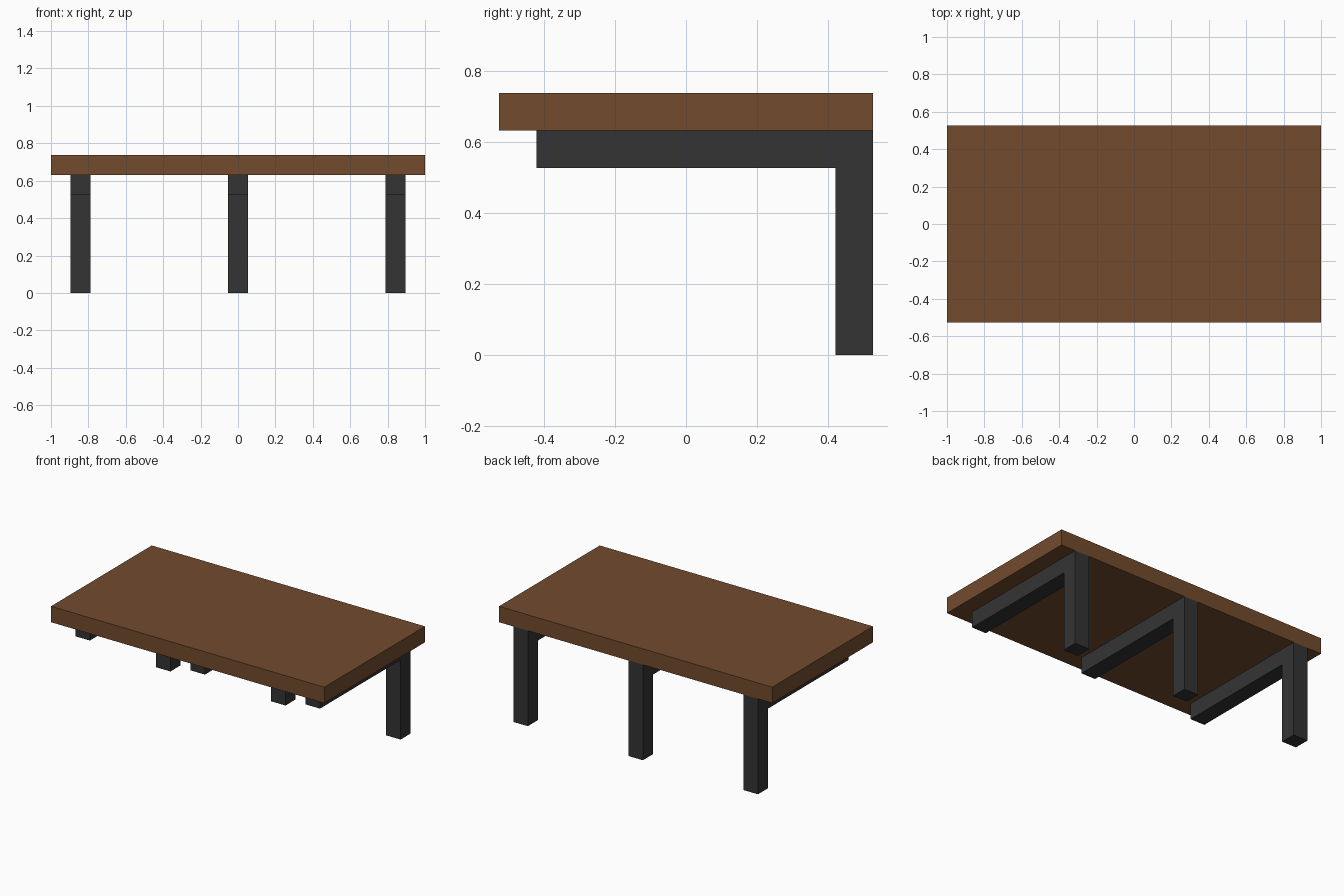
import bpy
import bmesh

cube = bpy.data.objects.get("Cube")
if cube:
    bpy.data.objects.remove(cube, do_unlink=True)

U = 2 / 19  # thickness of every board and beam


def material(name, color):
    mat = bpy.data.materials.new(name)
    mat.use_nodes = True
    mat.diffuse_color = color
    mat.node_tree.nodes["Principled BSDF"].inputs["Base Color"].default_value = color
    return mat


def extrude_profile(name, profile, x_center, width, mat):
    """Extrude a (y, z) outline along x, centred on x_center."""
    bm = bmesh.new()
    verts = [bm.verts.new((x_center - width / 2, y, z)) for y, z in profile]
    face = bm.faces.new(verts)
    result = bmesh.ops.extrude_face_region(bm, geom=[face])
    moved = [v for v in result["geom"] if isinstance(v, bmesh.types.BMVert)]
    bmesh.ops.translate(bm, verts=moved, vec=(width, 0, 0))
    bmesh.ops.recalc_face_normals(bm, faces=bm.faces)
    mesh = bpy.data.meshes.new(name)
    bm.to_mesh(mesh)
    bm.free()
    mesh.materials.append(mat)
    obj = bpy.data.objects.new(name, mesh)
    bpy.context.collection.objects.link(obj)
    return obj


wood = material("brown wood", (0.171, 0.070, 0.027, 1))
metal = material("dark grey metal", (0.034, 0.034, 0.034, 1))

# Thick table top
back, front = 5 * U, -5 * U
extrude_profile("table_top",
                [(front, 6 * U), (back, 6 * U), (back, 7 * U), (front, 7 * U)],
                0, 2, wood)

# L-shaped supports: rear leg with an arm reaching forward under the top
bracket = [(back, 0), (back, 6 * U), (front + U, 6 * U),
           (front + U, 5 * U), (back - U, 5 * U), (back - U, 0)]
for side, x in (("right", -8 * U), ("middle", 0), ("left", 8 * U)):
    extrude_profile(side + "_support", bracket, x, U, metal)
